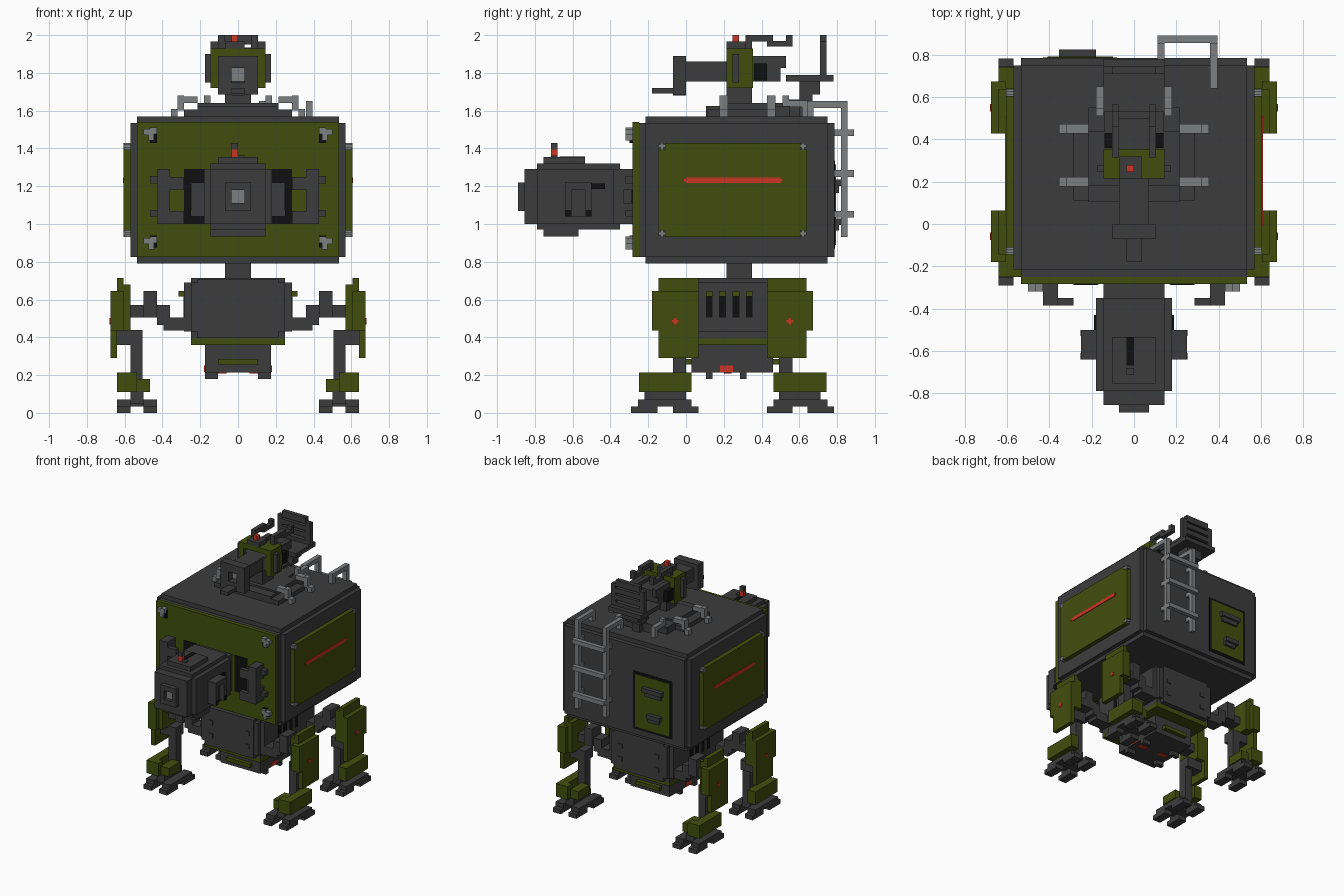
import bpy, bmesh
from mathutils import Vector

if "Cube" in bpy.data.objects:
    bpy.data.objects.remove(bpy.data.objects["Cube"])

MID = 0.2465   # y of the plane that front and rear legs mirror about


def material(name, rgb):
    m = bpy.data.materials.new(name)
    m.diffuse_color = (*rgb, 1)
    m.use_nodes = True
    m.node_tree.nodes["Principled BSDF"].inputs["Base Color"].default_value = (*rgb, 1)
    return m


DARK = material("dark grey", (0.046, 0.046, 0.046))
GREEN = material("olive green", (0.055, 0.076, 0.004))
GREY = material("light grey", (0.2, 0.21, 0.22))
RED = material("red", (0.6, 0.035, 0.018))
BLACK = material("black", (0.005, 0.005, 0.005))


def part(name, mat, boxes, mx=False, my=False):
    """One object from boxes (x0, x1, y0, y1, z0, z1), optionally mirrored in x and/or y."""
    bm = bmesh.new()
    for x0, x1, y0, y1, z0, z1 in boxes:
        for sx in ((1, -1) if mx else (1,)):
            for sy in ((1, -1) if my else (1,)):
                cy = (y0 + y1) / 2
                c = Vector((sx * (x0 + x1) / 2, cy if sy > 0 else 2 * MID - cy, (z0 + z1) / 2))
                for v in bmesh.ops.create_cube(bm, size=1)["verts"]:
                    v.co = Vector((v.co.x * (x1 - x0), v.co.y * (y1 - y0), v.co.z * (z1 - z0))) + c
    me = bpy.data.meshes.new(name)
    bm.to_mesh(me)
    bm.free()
    me.materials.append(mat)
    ob = bpy.data.objects.new(name, me)
    bpy.context.collection.objects.link(ob)
    return ob


def stepped(x, y0, y1, z0, z1, s=0.035):
    """Block with every edge stepped in by s."""
    return [(-x, x, y0 + s, y1 - s, z0 + s, z1 - s),
            (-x + s, x - s, y0, y1, z0 + s, z1 - s),
            (-x + s, x - s, y0 + s, y1 - s, z0, z1)]


# ---- cabin ----
part("cabin", DARK, stepped(0.57, -0.25, 0.785, 0.79, 1.57))
part("cabin_front_plate", GREEN, [(-0.534, 0.534, -0.283, -0.25, 0.825, 1.54)])
part("gun_port", BLACK, [(0.17, 0.285, -0.288, -0.28, 1.0, 1.29)], mx=True)
part("side_panel", GREEN, [(0.56, 0.605, -0.11, 0.605, 0.93, 1.43),
                           (0.56, 0.605, -0.145, 0.64, 0.965, 1.395)], mx=True)
part("side_stripe", RED, [(0.6, 0.61, 0.0, 0.5, 1.217, 1.245),
                          (0.6, 0.609, -0.01, 0.51, 1.224, 1.238)], mx=True)
part("side_bolts", GREY, [b for y in (-0.127, 0.62) for z in (0.95, 1.412) for b in (
    (0.57, 0.605, y - 0.018, y + 0.018, z - 0.008, z + 0.008),
    (0.57, 0.604, y - 0.008, y + 0.008, z - 0.018, z + 0.018))], mx=True)
part("front_bolts", GREY, [b for z in (0.9, 1.477) for b in (
    (0.43, 0.465, -0.32, -0.28, z, z + 0.035), (0.465, 0.5, -0.32, -0.28, z - 0.005, z + 0.025),
    (0.445, 0.475, -0.32, -0.28, z - 0.035, z))], mx=True)
part("front_bolt_cores", BLACK, [(0.43, 0.465, -0.3, -0.28, z - 0.035, z + 0.03)
                                 for z in (0.91, 1.465)], mx=True)

# ---- back door ----
part("door_frame", BLACK, [(-0.43, -0.08, 0.78, 0.788, 0.87, 1.335)])
part("door", GREEN, [(-0.41, -0.1, 0.78, 0.793, 0.89, 1.315)])
part("door_handles", DARK, [(-0.355, -0.18, 0.785, 0.825, 1.2, 1.235),
                            (-0.34, -0.195, 0.785, 0.81, 1.165, 1.2),
                            (-0.34, -0.22, 0.785, 0.825, 0.995, 1.03),
                            (-0.32, -0.22, 0.785, 0.81, 0.965, 0.995)])

# ---- ladder ----
rungs = [(0.11, 0.395, 0.855, 0.89, z, z + 0.035) for z in (1.035, 1.25, 1.465)]
rails = [b for x in (0.11, 0.36) for b in (
    (x, x + 0.035, 0.82, 0.855, 0.93, 1.65), (x, x + 0.035, 0.64, 0.855, 1.615, 1.65),
    (x, x + 0.035, 0.64, 0.675, 1.56, 1.65))]
posts = [(x, x + 0.035, 0.78, 0.89, z, z + 0.035) for x in (0.11, 0.36) for z in (1.035, 1.25, 1.465)]
part("ladder", GREY, rungs + rails + posts)

# ---- front gun ----
part("front_gun", DARK, [(-0.145, 0.145, -0.36, -0.27, 1.0, 1.29),
                         (-0.18, 0.18, -0.79, -0.35, 1.0, 1.29),
                         (-0.145, 0.145, -0.79, -0.35, 0.97, 1.32),
                         (-0.145, 0.145, -0.855, -0.78, 1.0, 1.29),
                         (-0.105, 0.105, -0.755, -0.535, 1.3, 1.355),
                         (-0.145, 0.145, -0.755, -0.57, 0.935, 1.0)])
part("gun_muzzle", DARK, [(-0.07, 0.07, -0.89, -0.85, 1.18, 1.22), (-0.07, 0.07, -0.89, -0.85, 1.07, 1.11),
                          (-0.07, -0.035, -0.89, -0.85, 1.1, 1.19), (0.035, 0.07, -0.89, -0.85, 1.1, 1.19)])
part("gun_bore", GREY, [(-0.035, 0.035, -0.86, -0.85, 1.11, 1.18)])
part("gun_side_box", DARK, [(0.17, 0.25, -0.64, -0.5, 1.18, 1.22),
                            (0.17, 0.25, -0.64, -0.605, 1.04, 1.18),
                            (0.17, 0.25, -0.535, -0.5, 1.04, 1.18),
                            (0.17, 0.215, -0.605, -0.535, 1.04, 1.18)], mx=True)
part("gun_side_slots", BLACK, [(0.178, 0.188, -0.5, -0.43, 1.185, 1.215),
                               (0.247, 0.254, -0.64, -0.61, 1.04, 1.075),
                               (0.247, 0.254, -0.53, -0.5, 1.04, 1.075)], mx=True)
part("gun_top_slot", BLACK, [(-0.035, 0.0, -0.67, -0.535, 1.352, 1.358)])
part("gun_beacon", RED, [(-0.035, 0.0, -0.715, -0.68, 1.355, 1.395)])
part("gun_beacon_cap", DARK, [(-0.035, 0.0, -0.715, -0.68, 1.395, 1.43),
                              (0.0, 0.035, -0.715, -0.68, 1.32, 1.362)])
part("gun_braces", DARK, [(0.36, 0.43, -0.385, -0.28, 1.18, 1.29), (0.36, 0.43, -0.385, -0.28, 1.0, 1.11),
                          (0.36, 0.43, -0.385, -0.33, 1.0, 1.29),
                          (0.285, 0.36, -0.385, -0.35, 1.18, 1.25), (0.285, 0.36, -0.385, -0.35, 1.0, 1.07),
                          (0.43, 0.465, -0.32, -0.28, 1.215, 1.255), (0.43, 0.465, -0.32, -0.28, 1.04, 1.075)],
     mx=True)

# ---- roof mount and handles ----
part("roof_mount", DARK, [(-0.285, 0.285, 0.11, 0.44, 1.56, 1.605), (-0.215, 0.215, 0.105, 0.55, 1.56, 1.625),
                          (-0.215, 0.215, 0.18, 0.44, 1.56, 1.64), (-0.14, 0.14, 0.44, 0.6, 1.56, 1.64)])
part("roof_handles", GREY, [b for y in (0.178, 0.428) for b in (
    (0.32, 0.355, y, y + 0.045, 1.565, 1.61), (0.285, 0.32, y, y + 0.045, 1.6, 1.68),
    (0.215, 0.32, y, y + 0.045, 1.64, 1.675))], mx=True)
part("roof_hooks", GREY, [(0.145, 0.18, 0.51, 0.65, 1.62, 1.655),
                          (0.145, 0.18, 0.51, 0.545, 1.56, 1.68), (0.145, 0.18, 0.615, 0.65, 1.56, 1.62)], mx=True)

# ---- roof gun ----
part("roof_gun_pillar", DARK, [(-0.07, 0.07, 0.215, 0.35, 1.62, 1.76)])
part("roof_gun_housing", GREEN, [(-0.145, 0.145, 0.215, 0.355, 1.89, 1.93),
                                 (0.1, 0.145, 0.215, 0.355, 1.72, 1.93),
                                 (-0.145, -0.1, 0.215, 0.355, 1.72, 1.93)])
part("roof_gun_trunnions", DARK, [(0.14, 0.175, 0.245, 0.28, 1.75, 1.9)], mx=True)
part("roof_gun_vents", BLACK, [(0.1, 0.14, 0.36, 0.43, 1.76, 1.85)], mx=True)
part("roof_gun_barrel", DARK, [(-0.07, 0.07, -0.01, 0.5, 1.755, 1.86),
                               (-0.1, 0.1, 0.22, 0.5, 1.755, 1.86),
                               (0.07, 0.105, 0.3, 0.53, 1.825, 1.89),
                               (-0.105, -0.07, 0.3, 0.53, 1.825, 1.89),
                               (-0.035, 0.035, -0.07, 0.0, 1.68, 1.72),
                               (0.0, 0.035, -0.18, -0.06, 1.69, 1.72), (-0.035, 0.0, -0.18, -0.06, 1.69, 1.72),
                               (-0.105, 0.105, -0.07, 0.0, 1.825, 1.89), (-0.105, 0.105, -0.07, 0.0, 1.685, 1.75),
                               (-0.105, -0.035, -0.07, 0.0, 1.74, 1.83), (0.035, 0.105, -0.07, 0.0, 1.74, 1.83)])
part("roof_gun_bore", GREY, [(-0.035, 0.035, -0.02, -0.012, 1.755, 1.825)])
part("roof_beacon", RED, [(-0.035, 0.0, 0.245, 0.28, 1.965, 2.0)])
part("roof_beacon_base", DARK, [(-0.07, 0.035, 0.215, 0.32, 1.93, 1.965)])
part("roof_gun_grips", DARK, [(0.07, 0.105, 0.315, 0.46, 1.965, 2.0), (0.07, 0.105, 0.315, 0.35, 1.925, 1.97),
                              (0.07, 0.105, 0.43, 0.565, 1.94, 1.97), (0.07, 0.105, 0.53, 0.565, 1.94, 2.0)],
     mx=True)

# ---- gunner seat ----
part("seat", DARK, [(-0.145, 0.145, 0.53, 0.78, 1.755, 1.79), (-0.07, 0.07, 0.6, 0.71, 1.685, 1.76),
                    (-0.07, 0.07, 0.6, 0.67, 1.65, 1.69), (-0.035, 0.035, 0.53, 0.64, 1.56, 1.66)])
part("seat_back", DARK, [(-0.145, -0.105, 0.71, 0.745, 1.78, 1.965), (0.105, 0.145, 0.71, 0.745, 1.78, 1.965),
                         (-0.105, 0.105, 0.71, 0.745, 1.95, 2.0)]
     + [(-0.11, 0.11, 0.71, 0.745, z, z + 0.04) for z in (1.78, 1.84, 1.895)])

# ---- hips ----
part("neck", DARK, [(-0.07, 0.07, 0.215, 0.35, 0.7, 0.8)])
part("hips", DARK, [(-0.285, 0.285, -0.07, 0.565, 0.43, 0.69),
                    (-0.25, 0.25, -0.07, 0.565, 0.395, 0.715)])
part("hip_end_plates", DARK, [(-0.25, 0.25, -0.105, -0.07, 0.43, 0.69),
                              (-0.215, 0.215, -0.11, -0.07, 0.4, 0.71)], my=True)
part("hip_end_studs", DARK, [(0.145, 0.18, -0.116, -0.1, z, z + 0.035) for z in (0.47, 0.575)], mx=True, my=True)
part("hip_skirt", GREEN, [(-0.25, 0.25, -0.07, 0.565, 0.36, 0.395)])
slots = [0.105, 0.175, 0.247, 0.317]
part("hip_vents", BLACK, [(0.28, 0.288, y, y + 0.036, 0.505, 0.615) for y in slots], mx=True)
part("hip_vent_caps", GREEN, [(0.28, 0.315, y, y + 0.036, 0.615, 0.645) for y in slots], mx=True)
part("belly", DARK, [(-0.175, 0.175, 0.03, 0.46, 0.215, 0.37), (0.105, 0.175, 0.105, 0.14, 0.18, 0.22),
                     (-0.175, -0.105, 0.105, 0.14, 0.18, 0.22), (0.105, 0.175, 0.285, 0.32, 0.18, 0.22),
                     (-0.175, -0.105, 0.285, 0.32, 0.18, 0.22)])
part("belly_trim", GREEN, [(-0.105, 0.105, 0.0, 0.04, 0.255, 0.285)], my=True)
part("belly_lamps", RED, [(0.17, 0.179, 0.18, 0.25, 0.217, 0.25), (0.06, 0.13, 0.2, 0.24, 0.209, 0.217)], mx=True)

# ---- legs, mirrored to all four corners ----
both = dict(mx=True, my=True)
part("hip_arms", DARK, [(0.27, 0.395, -0.07, 0.03, 0.435, 0.505), (0.36, 0.43, -0.07, 0.03, 0.465, 0.57),
                        (0.43, 0.5, -0.09, 0.03, 0.505, 0.645), (0.49, 0.6, -0.07, 0.03, 0.505, 0.57)], **both)
part("upper_leg_armor", GREEN, [(0.57, 0.675, -0.145, 0.065, 0.435, 0.645),
                                (0.64, 0.675, -0.145, 0.065, 0.29, 0.44),
                                (0.605, 0.64, -0.145, 0.065, 0.64, 0.715),
                                (0.57, 0.61, -0.145, 0.065, 0.64, 0.68),
                                (0.605, 0.675, -0.18, -0.14, 0.435, 0.645)], **both)
part("armor_lamps", RED, [(0.67, 0.68, -0.075, -0.04, 0.479, 0.493),
                          (0.67, 0.679, -0.064, -0.05, 0.468, 0.503)], **both)
part("lower_legs", DARK, [(0.505, 0.64, -0.07, 0.03, 0.36, 0.44), (0.505, 0.57, -0.07, 0.0, 0.1, 0.37)], **both)
part("shin_guards", GREEN, [(0.57, 0.64, -0.25, 0.03, 0.11, 0.215), (0.535, 0.64, -0.25, -0.19, 0.11, 0.215),
                            (0.465, 0.54, -0.215, -0.07, 0.11, 0.18)], **both)
part("feet", DARK, [(0.5, 0.57, -0.22, 0.0, 0.05, 0.115),
                    (0.43, 0.64, -0.15, -0.07, 0.035, 0.07),
                    (0.43, 0.5, -0.255, -0.15, 0.0, 0.07), (0.57, 0.64, -0.255, -0.15, 0.0, 0.07),
                    (0.43, 0.5, -0.29, -0.25, 0.0, 0.035), (0.57, 0.64, -0.29, -0.25, 0.0, 0.035),
                    (0.43, 0.5, -0.07, 0.03, 0.0, 0.07), (0.57, 0.64, -0.07, 0.03, 0.0, 0.07),
                    (0.43, 0.5, 0.03, 0.065, 0.0, 0.035), (0.57, 0.64, 0.03, 0.065, 0.0, 0.035)], **both)
